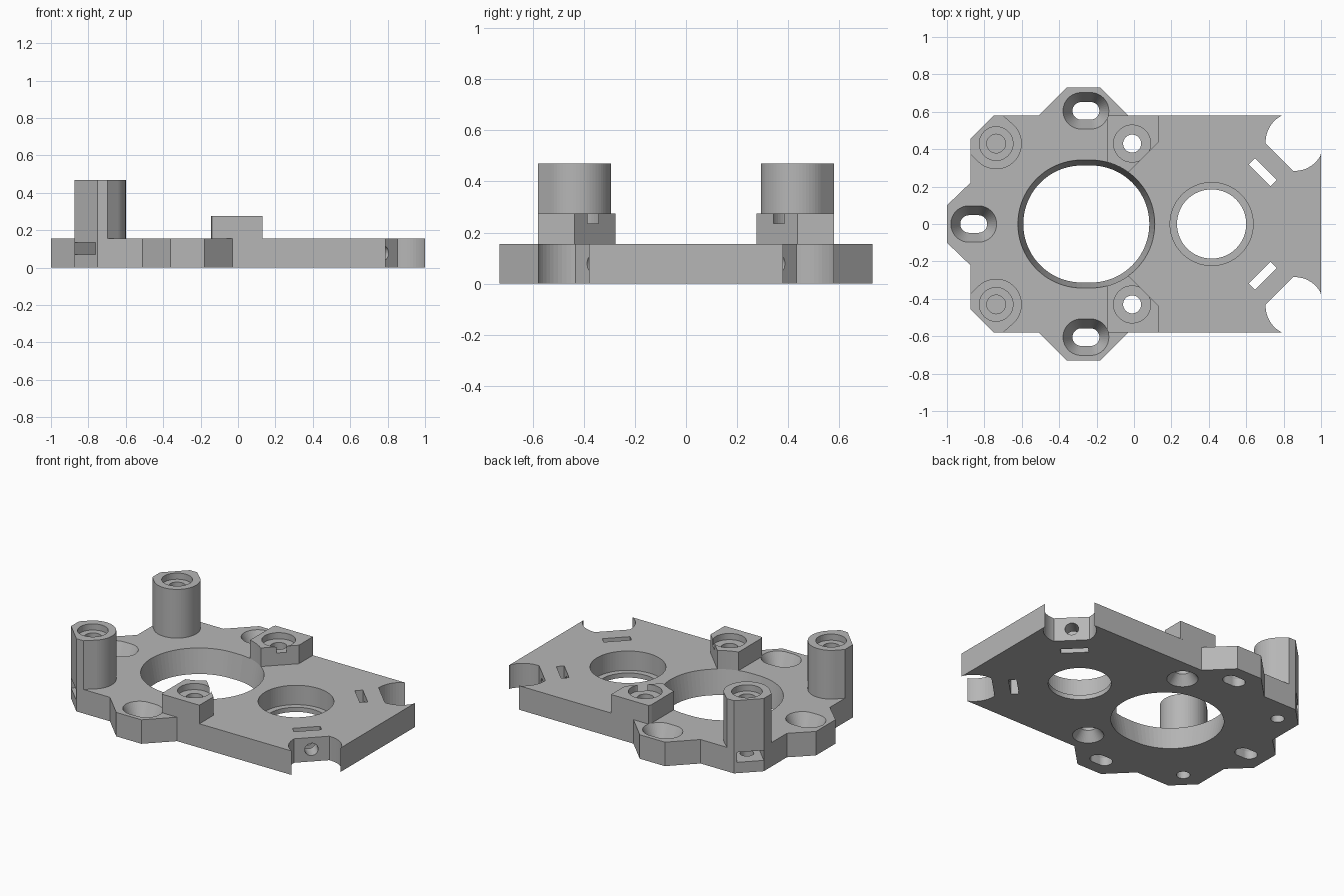
import bpy, bmesh, math
from mathutils import Matrix

if "Cube" in bpy.data.objects:
    bpy.data.objects.remove(bpy.data.objects["Cube"])

grey = bpy.data.materials.new("mid_grey")
grey.diffuse_color = (0.47, 0.47, 0.47, 1)
grey.use_nodes = True
grey.node_tree.nodes["Principled BSDF"].inputs["Base Color"].default_value = grey.diffuse_color
T = 0.155          # plate thickness


def finish(bm, name, helper=False):
    bmesh.ops.recalc_face_normals(bm, faces=bm.faces)
    me = bpy.data.meshes.new(name)
    bm.to_mesh(me)
    bm.free()
    ob = bpy.data.objects.new(name, me)
    bpy.context.collection.objects.link(ob)
    ob.hide_render = helper
    if not helper:
        me.materials.append(grey)
    return ob


def loft(rings, name, helper=False):
    """Closed solid through a stack of rings with equal point counts."""
    bm = bmesh.new()
    vs = [[bm.verts.new(p) for p in r] for r in rings]
    n = len(vs[0])
    for a, b in zip(vs, vs[1:]):
        for i in range(n):
            j = (i + 1) % n
            bm.faces.new((a[i], a[j], b[j], b[i]))
    bm.faces.new(vs[0][::-1])
    bm.faces.new(vs[-1])
    return finish(bm, name, helper)


def prism(pts, z0, z1, name):
    return loft([[(x, y, z) for x, y in pts] for z in (z0, z1)], name)


def arc(cx, cy, r, a0, a1, n):
    return [(cx + r * math.cos(math.radians(a0 + (a1 - a0) * i / n)),
             cy + r * math.sin(math.radians(a0 + (a1 - a0) * i / n))) for i in range(n + 1)]


def hole(cx, cy, steps, half=0.0, n=24):
    """Vertical stepped cutter, stretched by half along x; steps are (z, radius)."""
    rings = []
    for z, r in steps:
        h = max(half, 1e-4)
        p = arc(cx + h, cy, r, -90, 90, n) + arc(cx - h, cy, r, 90, 270, n)
        rings.append([(x, y, z) for x, y in p])
    return loft(rings, "cutter", True)


def box(cx, cy, cz, size, angle):
    bm = bmesh.new()
    m = Matrix.Translation((cx, cy, cz)) @ Matrix.Rotation(math.radians(angle), 4, 'Z') \
        @ Matrix.Diagonal((*size, 1))
    bmesh.ops.create_cube(bm, size=1, matrix=m)
    return finish(bm, "cutter", True)


def bolt_hole(cx, cy, cz, r, length, angle):
    bm = bmesh.new()
    m = Matrix.Translation((cx, cy, cz)) @ Matrix.Rotation(math.radians(angle), 4, 'Z') \
        @ Matrix.Rotation(math.pi / 2, 4, 'Y')
    bmesh.ops.create_cone(bm, cap_ends=True, segments=32, radius1=r, radius2=r,
                          depth=length, matrix=m)
    return finish(bm, "cutter", True)


def cut(ob, cutters):
    for c in cutters:
        mod = ob.modifiers.new("cut", 'BOOLEAN')
        mod.operation, mod.solver, mod.object = 'DIFFERENCE', 'EXACT', c
    dg = bpy.context.evaluated_depsgraph_get()
    me = bpy.data.meshes.new_from_object(ob.evaluated_get(dg))
    ob.modifiers.clear()
    ob.data = me


# plate outline: left tab, chamfered corner, side tab, round corner notch
upper = [(-1, 0.10), (-0.875, 0.22), (-0.875, 0.455), (-0.75, 0.58), (-0.51, 0.58),
         (-0.36, 0.73), (-0.18, 0.73), (-0.03, 0.58)]
upper += arc(0.86, 0.44, 0.156, 117, 183, 10) + arc(0.86, 0.44, 0.156, -93, -29, 10)
upper += [(1, 0.38)]
plate = prism(upper + [(x, -y) for x, y in reversed(upper)], 0, T, "base_plate")

# openings in the plate
big = hole(-0.255, 0, [(-0.02, 0.313), (0, 0.313), (T, 0.342), (0.4, 0.342)], 0.024, 40)
medium = hole(0.415, 0, [(-0.1, 0.185), (0.03, 0.185), (0.03, 0.222), (0.3, 0.222)], 0, 40)
sink = [(-0.1, 0.047), (0.05, 0.047), (T, 0.0975), (0.4, 0.0975)]
plate_cuts = [big, medium, hole(-0.857, 0, sink, 0.025)]
used = list(plate_cuts)

for s, side in ((1, "back"), (-1, "front")):
    slot = hole(-0.257, 0.605 * s, sink, 0.025)
    screw = hole(-0.01, 0.43 * s, [(-0.02, 0.092), (0, 0.092), (0.06, 0.048), (0.235, 0.048),
                                   (0.235, 0.099), (0.4, 0.099)])
    post_bore = hole(-0.737, 0.43 * s, [(0.2, 0.05), (0.43, 0.05), (0.43, 0.09), (0.6, 0.09)])
    mine = [slot, screw,
            hole(-0.737, 0.43 * s, [(-0.1, 0.04), (0.1, 0.04)]),
            box(-0.777, 0.47 * s, 0.1025, (0.30, 0.16, 0.065), -45 * s),     # nut trap
            box(0.688, 0.277 * s, T / 2, (0.165, 0.047, 0.4), -45 * s),      # nut slot
            bolt_hole(0.72, 0.302 * s, 0.078, 0.04, 0.26, 45 * s)]
    plate_cuts += mine
    used += mine + [post_bore]

    # low block beside the big opening
    pts = [(-0.145, 0.25), (-0.057, 0.25), (0.13, 0.437), (0.13, 0.58), (-0.145, 0.58)]
    block = prism([(x, y * s) for x, y in pts], T, 0.275, side + "_low_block")
    cut(block, [big, slot, screw])

    # tall round post blending into the chamfered corner
    pts = [(-0.699, 0.58)] + arc(-0.737, 0.43, 0.137, 45, -135, 32)
    pts += [(-0.875, 0.375), (-0.875, 0.455), (-0.75, 0.58)]
    post = prism([(x, y * s) for x, y in pts], T, 0.47, side + "_tall_post")
    cut(post, [post_bore])

cut(plate, plate_cuts)
for c in used:
    bpy.data.objects.remove(c)
